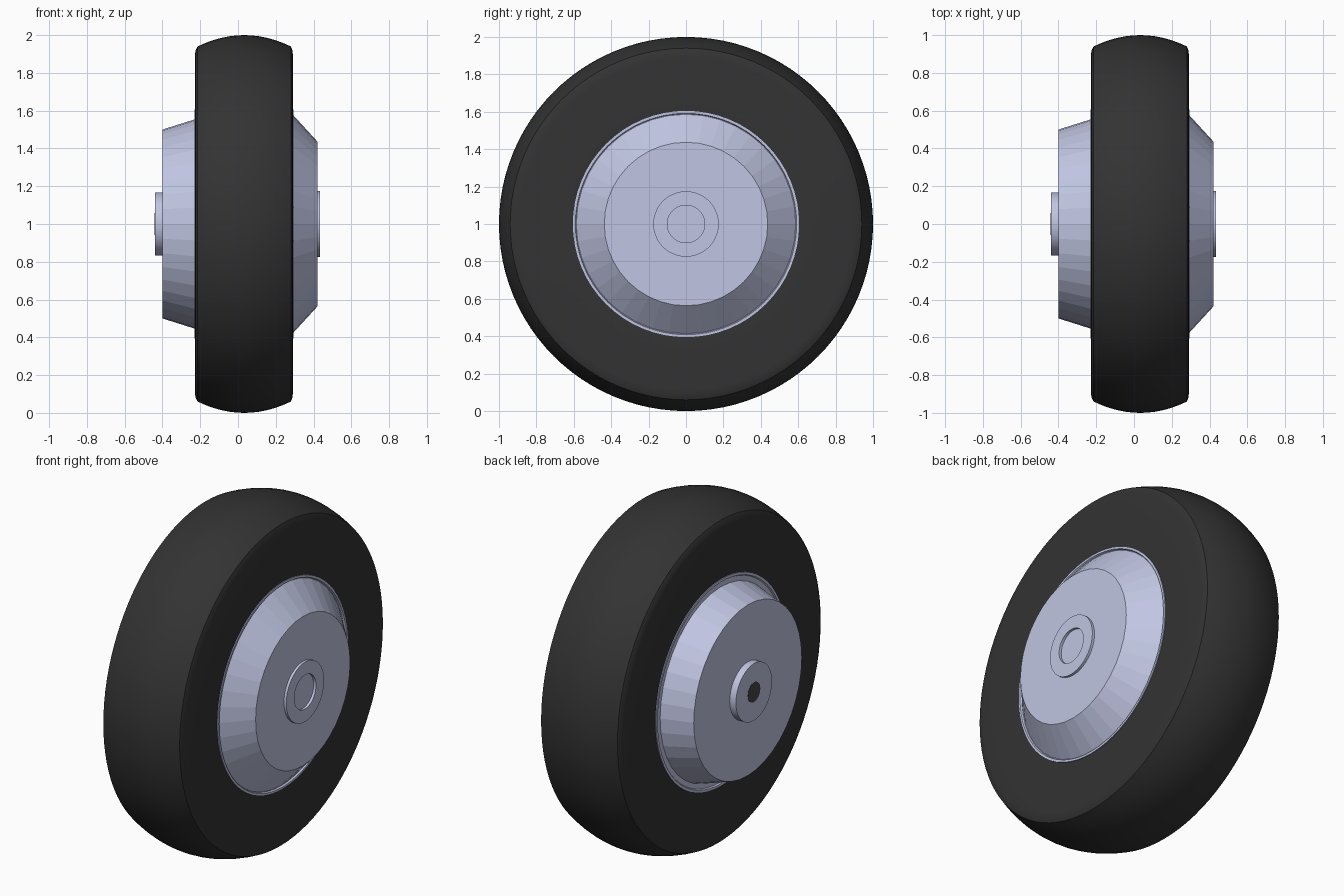
import bpy
import bmesh
from math import sin, cos, pi, radians

cube = bpy.data.objects.get("Cube")
if cube:
    bpy.data.objects.remove(cube, do_unlink=True)


def material(name, rgb, roughness):
    mat = bpy.data.materials.new(name)
    mat.use_nodes = True
    color = (*rgb, 1.0)
    mat.diffuse_color = color
    shader = mat.node_tree.nodes["Principled BSDF"]
    shader.inputs["Base Color"].default_value = color
    shader.inputs["Roughness"].default_value = roughness
    return mat


rubber = material("black rubber", (0.033, 0.033, 0.033), 0.8)
metal = material("pale lilac metal", (0.53, 0.56, 0.76), 0.5)
dark = material("dark grey bore", (0.06, 0.06, 0.065), 0.8)


def lathe(name, profile, mat, sides, closed=False, smooth=None):
    """Revolve (x, radius) points around the axle; radius 0 makes a pole."""
    bm = bmesh.new()
    rings = []
    for x, r in profile:
        if r == 0:
            rings.append([bm.verts.new((x, 0, 1))] * sides)
        else:
            angles = [2 * pi * i / sides for i in range(sides)]
            rings.append([bm.verts.new((x, r * sin(a), 1 + r * cos(a))) for a in angles])
    pairs = list(zip(rings, rings[1:]))
    if closed:
        pairs.append((rings[-1], rings[0]))
    for a, b in pairs:
        for i in range(sides):
            j = (i + 1) % sides
            corners = dict.fromkeys((a[i], a[j], b[j], b[i]))
            bm.faces.new(list(corners))
    bmesh.ops.recalc_face_normals(bm, faces=bm.faces)
    mesh = bpy.data.meshes.new(name)
    bm.to_mesh(mesh)
    bm.free()
    mesh.materials.append(mat)
    obj = bpy.data.objects.new(name, mesh)
    bpy.context.collection.objects.link(obj)
    if smooth:
        bpy.ops.object.select_all(action="DESELECT")
        obj.select_set(True)
        bpy.context.view_layer.objects.active = obj
        bpy.ops.object.shade_smooth_by_angle(angle=radians(smooth))
    return obj


# Tyre: flat side walls, rounded shoulders and a crowned tread
MID, HALF = 0.033, 0.247
tread = []
for i in range(13):
    t = -1 + i / 6
    tread.append((MID + HALF * t, 1 - 0.06 * t * t))
tyre = [(-0.225, 0.595), (-0.228, 0.89), (-0.225, 0.92)] + tread
tyre += [(0.288, 0.92), (0.291, 0.89), (0.288, 0.595)]
lathe("tyre", tyre, rubber, 96, closed=True, smooth=35)

# Thin rim lips seated against the tyre walls
lathe("right_rim_lip", [(-0.20, 0.605), (-0.230, 0.605), (-0.230, 0.59),
                        (-0.222, 0.585), (-0.222, 0.50)], metal, 64, smooth=30)
lathe("left_rim_lip", [(0.26, 0.605), (0.293, 0.605), (0.293, 0.592),
                       (0.283, 0.588), (0.283, 0.50)], metal, 64, smooth=30)

# Faceted wheel discs
lathe("right_wheel_disc", [(-0.21, 0.56), (-0.40, 0.50), (-0.40, 0)], metal, 40)
lathe("left_wheel_disc", [(0.278, 0.592), (0.42, 0.437), (0.42, 0)], metal, 40)

# Hubs: a solid boss on one side, a ring with a shallow recess on the other
lathe("right_hub", [(-0.39, 0.167), (-0.44, 0.167), (-0.44, 0)], metal, 40, smooth=30)
lathe("left_hub_ring", [(0.41, 0.175), (0.435, 0.175), (0.435, 0.10), (0.41, 0.10)],
      metal, 40, closed=True, smooth=30)

# Dark axle bore on the solid boss
lathe("axle_bore", [(-0.438, 0.058), (-0.441, 0.058), (-0.441, 0)], dark, 16)
